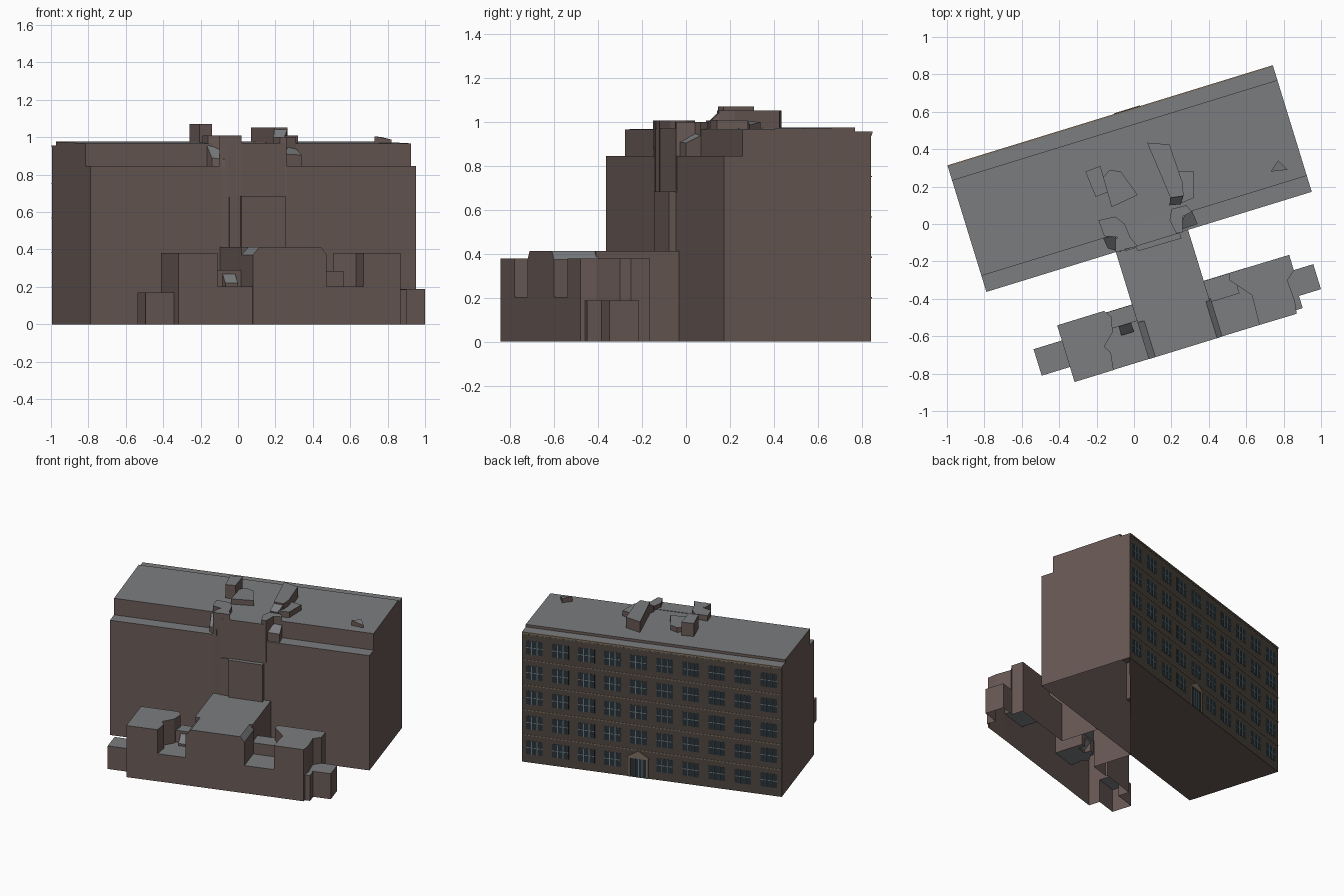
import bpy, bmesh, math
from mathutils import Matrix, Vector

if "Cube" in bpy.data.objects:
    bpy.data.objects.remove(bpy.data.objects["Cube"])

ROT = Matrix.Rotation(math.radians(17.1), 4, 'Z')   # whole plan is turned 17 degrees


def material(name, col):
    m = bpy.data.materials.new(name)
    m.diffuse_color = (*col, 1)
    m.use_nodes = True
    m.node_tree.nodes["Principled BSDF"].inputs["Base Color"].default_value = m.diffuse_color
    return m


WALL = material("brown_wall", (0.14, 0.10, 0.09))
ROOF = material("grey_roof", (0.20, 0.205, 0.215))
FACADE = material("dark_brick", (0.075, 0.06, 0.048))
GLASS = material("dark_glass", (0.02, 0.03, 0.037))
FRAME = material("window_frame", (0.15, 0.20, 0.22))
TRIM = material("tan_trim", (0.20, 0.16, 0.115))


def finish(name, bm, mats):
    me = bpy.data.meshes.new(name)
    bm.to_mesh(me)
    bm.free()
    for m in mats:
        me.materials.append(m)
    ob = bpy.data.objects.new(name, me)
    bpy.context.collection.objects.link(ob)
    return ob


def open_underside(bm):
    low = [f for f in bm.faces if f.normal.z < -0.9 and f.calc_center_median().z < 0.001]
    bmesh.ops.delete(bm, geom=low, context='FACES_ONLY')


def loft(name, a, b, mats=(WALL, ROOF), local=True, extra=None):
    """Solid between two matching loops; upward faces take the second material."""
    bm = bmesh.new()
    va = [bm.verts.new(p) for p in a]
    vb = [bm.verts.new(p) for p in b]
    bm.faces.new(va)
    bm.faces.new(vb)
    n = len(a)
    for i in range(n):
        j = (i + 1) % n
        bm.faces.new((va[i], va[j], vb[j], vb[i]))
    bmesh.ops.recalc_face_normals(bm, faces=bm.faces)
    bm.normal_update()
    if len(mats) > 1:
        for f in bm.faces:
            f.material_index = int(f.normal.z > 0.3)
    if extra:
        open_underside(bm)
        bm.faces.new([bm.verts.new(p) for p in extra])
    if local:
        bm.transform(ROT)
    return finish(name, bm, mats)


def prism(name, pts, z0, z1, **kw):
    tops = z1 if isinstance(z1, (list, tuple)) else [z1] * len(pts)
    return loft(name, [(x, y, z0) for x, y in pts],
                [(x, y, t) for (x, y), t in zip(pts, tops)], **kw)


def block(name, u0, u1, v0, v1, z0, z1, **kw):
    return prism(name, [(u0, v0), (u1, v0), (u1, v1), (u0, v1)], z0, z1, **kw)


def unite(base, parts):
    """Fuse touching solids into one shell and open its underside."""
    for p in parts:
        mod = base.modifiers.new("union", 'BOOLEAN')
        mod.operation, mod.solver, mod.object = 'UNION', 'EXACT', p
    dg = bpy.context.evaluated_depsgraph_get()
    me = bpy.data.meshes.new_from_object(base.evaluated_get(dg))
    base.modifiers.clear()
    bm = bmesh.new()
    bm.from_mesh(me)
    bm.normal_update()
    open_underside(bm)
    bm.to_mesh(me)
    bm.free()
    base.data = me
    for p in parts:
        bpy.data.objects.remove(p)


def boxes(name, items, mat):
    """Many boxes (u0,u1,v0,v1,z0,z1) joined in one object."""
    bm = bmesh.new()
    for u0, u1, v0, v1, z0, z1 in items:
        m = Matrix.Translation(((u0 + u1) / 2, (v0 + v1) / 2, (z0 + z1) / 2))
        m = m @ Matrix.Diagonal((u1 - u0, v1 - v0, z1 - z0, 1))
        bmesh.ops.create_cube(bm, size=1, matrix=m)
    bm.transform(ROT)
    return finish(name, bm, [mat])


# main block: stepped cross-section swept along its length
U0, U1, VB = -0.861, 0.959, 0.585
prof = [(-0.115, 0), (-0.115, 0.845), (-0.025, 0.845), (-0.025, 0.967), (0.51, 0.976),
        (0.51, 0.957), (VB, 0.957), (VB, 0)]
loft("main_block", [(U0, v, z) for v, z in prof], [(U1, v, z) for v, z in prof],
     extra=[(U0, -0.115, 0), (-0.137, -0.115, 0), (U1, VB, 0), (U0, VB, 0)])

# stair and service projections on the front
block("shaft_upper", -0.09, 0.235, -0.118, 0.0, 0.68, 0.97)
prism("left_tower", [(-0.19, 0.02), (-0.1, 0.04), (-0.05, 0.0), (-0.02, -0.07), (0.02, -0.12),
                     (-0.07, -0.14), (-0.09, -0.07), (-0.16, -0.065)], 0.68, 1.008, local=False)
prism("left_tower_stem", [(-0.1, -0.15), (-0.05, -0.14), (-0.05, -0.06), (-0.1, -0.08)],
      0.4, 1.008, local=False)
prism("left_slope", [(-0.17, -0.065), (-0.1, -0.06), (-0.07, -0.15), (-0.14, -0.13)],
      0.84, (0.965, 0.94, 0.88, 0.89), local=False)
prism("right_slope", [(0.24, -0.035), (0.34, 0.0), (0.31, 0.07), (0.27, 0.05)],
      0.84, (0.91, 0.905, 0.94, 0.95), local=False)
prism("right_tower", [(0.19, 0.02), (0.225, -0.05), (0.26, -0.045), (0.26, 0.04), (0.31, 0.065),
                      (0.28, 0.1), (0.2, 0.08)], 0.69, 1.0, local=False)

# roof units
prism("tall_roof_unit", [(-0.26, 0.28), (-0.18, 0.31), (-0.14, 0.17), (-0.205, 0.145)],
      0.95, 1.07, local=False)
prism("low_roof_unit", [(-0.165, 0.25), (-0.13, 0.29), (-0.07, 0.28), (0.02, 0.155),
                        (-0.12, 0.09)], 0.95, 1.008, local=False)
prism("long_roof_unit", [(0.07, 0.435), (0.19, 0.425), (0.26, 0.22), (0.265, 0.15), (0.195, 0.14)],
      0.95, 1.052, local=False)
prism("unit_slope", [(0.195, 0.15), (0.265, 0.16), (0.25, 0.105), (0.19, 0.1)],
      0.95, (1.05, 1.05, 1.0, 1.0), local=False)
prism("side_roof_unit", [(0.23, 0.28), (0.32, 0.28), (0.32, 0.14), (0.25, 0.11)],
      0.95, 1.01, local=False)
prism("roof_vent", [(0.73, 0.28), (0.77, 0.34), (0.82, 0.29)], 0.95, (1.005, 1.0, 0.987),
      local=False)

# centre wing of the low annex, with chamfered shoulders at its front
annex = block("front_annex", -0.137, 0.267, -0.51, -0.114, 0, 0.412)
wing = [(-0.137, 0), (-0.137, 0.37), (-0.10, 0.412), (0.245, 0.412), (0.275, 0.375), (0.275, 0)]
parts = [loft("wing_front", [(u, -0.714, z) for u, z in wing], [(u, -0.5, z) for u, z in wing])]
parts.append(prism("service_shaft", [(-0.085, -0.125), (-0.025, -0.125), (-0.025, -0.145),
                                     (0.22, -0.148), (0.22, -0.114), (-0.085, -0.114)], 0, 0.685))

# left side of the annex
parts += [
    prism("left_annex", [(-0.552, -0.714), (-0.334, -0.714), (-0.32, -0.62), (-0.345, -0.58),
                         (-0.28, -0.52), (-0.26, -0.44), (-0.29, -0.397), (-0.552, -0.397)],
          0, 0.38),
    block("left_court", -0.36, -0.13, -0.713, -0.408, 0, 0.203),
    block("left_court_step", -0.29, -0.13, -0.5, -0.409, 0.1, 0.29),
    prism("left_court_ramp", [(-0.24, -0.55), (-0.17, -0.55), (-0.17, -0.49), (-0.24, -0.49)],
          0.1, (0.22, 0.22, 0.28, 0.28)),
    block("left_porch", -0.71, -0.54, -0.63, -0.482, 0, 0.17)]

# right side of the annex
parts += [
    prism("right_annex", [(0.83, -0.165), (0.51, -0.262), (0.51, -0.3), (0.63, -0.38),
                          (0.67, -0.54), (0.87, -0.48), (0.86, -0.41), (0.82, -0.3),
                          (0.855, -0.25)], 0, 0.38, local=False),
    block("right_court", 0.26, 0.5, -0.713, -0.4, 0, 0.203),
    block("right_court_step", 0.26, 0.43, -0.52, -0.401, 0.1, 0.285),
    block("right_porch", 0.69, 0.853, -0.627, -0.487, 0, 0.188),
    block("right_porch_front", 0.67, 0.73, -0.695, -0.6, 0, 0.187)]
unite(annex, parts)

# rear facade: brick skin, windows, string courses and cornice
boxes("brick_facade", [(U0, U1, VB - 0.002, VB + 0.002, 0, 0.95)], FACADE)
glass, frames = [], []
W, H, T = 0.058, 0.05, 0.006
DOOR_U = U1 - 0.086 - 4 * 0.1825
for row in range(5):
    zc = 0.11 + row * 0.184
    for col in range(10):
        uc = U1 - 0.086 - col * 0.1825
        if row == 0 and col == 4:
            continue
        glass.append((uc - W, uc + W, VB, VB + 0.003, zc - H, zc + H))
        for du in (-W / 3, W / 3):
            frames.append((uc + du - T / 2, uc + du + T / 2, VB, VB + 0.005, zc - H, zc + H))
        frames.append((uc - W, uc + W, VB, VB + 0.0045, zc - T / 2, zc + T / 2))
boxes("window_glass", glass, GLASS)
boxes("window_frames", frames, FRAME)
boxes("string_courses", [(U0, U1, VB, VB + 0.005, z - 0.003, z + 0.003)
                         for z in [0.2 + r * 0.184 for r in range(4)]], TRIM)
cornice = [(U0, U1, VB - 0.006, VB + 0.008, 0.947, 0.957)]
cornice += [(U0 + 0.02 + i * 0.0303, U0 + 0.03 + i * 0.0303, VB, VB + 0.006, 0.938, 0.947)
            for i in range(60)]
boxes("cornice", cornice, TRIM)

# entrance with posts and pediment
boxes("door_glass", [(DOOR_U - 0.055, DOOR_U + 0.055, VB, VB + 0.005, 0, 0.14)], GLASS)
boxes("door_bars", [(DOOR_U + d - 0.003, DOOR_U + d + 0.003, VB, VB + 0.007, 0, 0.14)
                    for d in (-0.025, 0, 0.025)], FRAME)
boxes("door_posts", [(DOOR_U + s * 0.062 - 0.006, DOOR_U + s * 0.062 + 0.006,
                      VB, VB + 0.01, 0, 0.14) for s in (-1, 1)]
      + [(DOOR_U - 0.073, DOOR_U + 0.073, VB, VB + 0.012, 0.14, 0.152)], TRIM)
ped = [(DOOR_U - 0.073, 0.152), (DOOR_U + 0.073, 0.152), (DOOR_U, 0.197)]
loft("door_pediment", [(u, VB, z) for u, z in ped], [(u, VB + 0.012, z) for u, z in ped],
     mats=(TRIM,))
